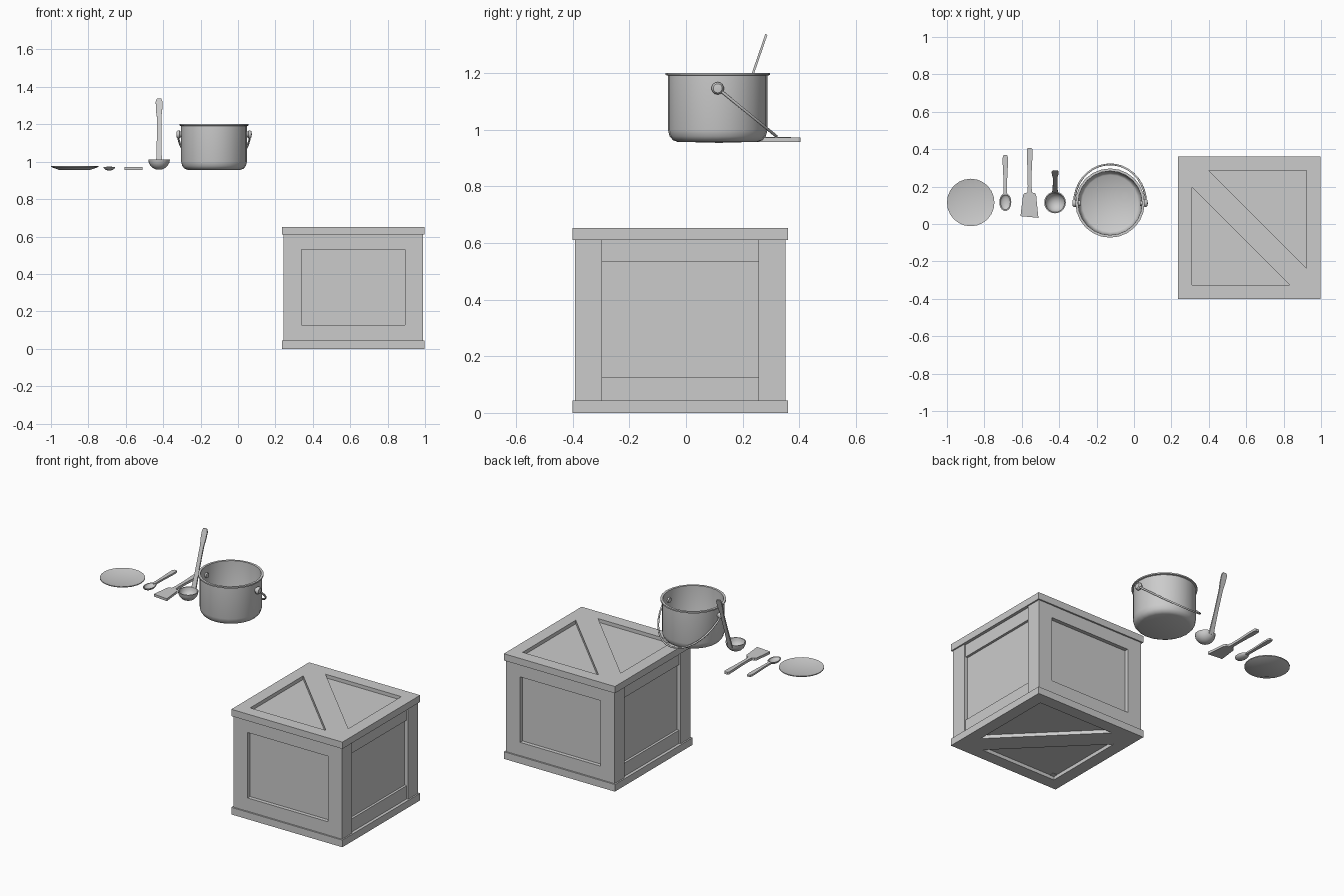
import bpy, bmesh, math
from mathutils import Matrix, Vector

if "Cube" in bpy.data.objects:
    bpy.data.objects.remove(bpy.data.objects["Cube"])


def finish(name, bm, smooth=False):
    bmesh.ops.recalc_face_normals(bm, faces=bm.faces)
    me = bpy.data.meshes.new(name)
    bm.to_mesh(me)
    bm.free()
    ob = bpy.data.objects.new(name, me)
    bpy.context.collection.objects.link(ob)
    if smooth:
        bpy.ops.object.select_all(action='DESELECT')
        bpy.context.view_layer.objects.active = ob
        ob.select_set(True)
        bpy.ops.object.shade_smooth_by_angle(angle=math.radians(40))
    return ob


def box(name, x0, x1, y0, y1, z0, z1):
    bm = bmesh.new()
    m = Matrix.Translation(((x0 + x1) / 2, (y0 + y1) / 2, (z0 + z1) / 2))
    bmesh.ops.create_cube(bm, size=1, matrix=m @ Matrix.Diagonal((x1 - x0, y1 - y0, z1 - z0, 1)))
    return finish(name, bm)


def lathe(name, profile, matrix, n=24):
    """Spin (radius, height) points around local z."""
    bm = bmesh.new()
    vs = [bm.verts.new((r, 0, z)) for r, z in profile]
    es = [bm.edges.new(p) for p in zip(vs, vs[1:])]
    bmesh.ops.spin(bm, geom=vs + es, axis=(0, 0, 1), cent=(0, 0, 0),
                   angle=2 * math.pi, steps=n, use_duplicate=False)
    bmesh.ops.remove_doubles(bm, verts=bm.verts, dist=1e-5)
    bm.transform(matrix)
    return finish(name, bm, True)


def slab(name, outline, z0, z1, matrix=Matrix()):
    """Extrude a flat outline between two heights."""
    bm = bmesh.new()
    f = bm.faces.new([bm.verts.new((x, y, z0)) for x, y in outline])
    ext = bmesh.ops.extrude_face_region(bm, geom=[f])
    bmesh.ops.translate(bm, vec=(0, 0, z1 - z0),
                        verts=[v for v in ext['geom'] if isinstance(v, bmesh.types.BMVert)])
    bm.transform(matrix)
    return finish(name, bm)


def mirrored(half):
    return half + [(-x, y) for x, y in reversed(half)]


T = lambda x, y, z: Matrix.Translation((x, y, z))

# ---- crate ----
CX, CY, H = 0.616, -0.02, 0.652
O, B, P, I = 0.381, 0.372, 0.276, 0.305   # frame, post, panel, lid opening half sizes
box("crate_core", CX - .347, CX + .347, CY - .347, CY + .347, .022, H - .022)
for sx in (-1, 1):
    for sy in (-1, 1):
        xs = sorted((CX + sx * P, CX + sx * B))
        ys = sorted((CY + sy * P, CY + sy * B))
        box("corner_post", *xs, *ys, .02, H - .02)
for z0, z1 in ((.02, .126), (.532, H - .02)):
    for s in (-1, 1):
        ys = sorted((CY + s * .33, CY + s * (B - .001)))
        box("front_back_rail", CX - P, CX + P, *ys, z0, z1)
        xs = sorted((CX + s * .33, CX + s * (B - .010)))
        box("side_rail", *xs, CY - P, CY + P, z0, z1)
for z0, z1 in ((0, .044), (H - .042, H)):
    for s in (-1, 1):
        ys = sorted((CY + s * I, CY + s * O))
        box("frame_long_board", CX - O, CX + O, *ys, z0, z1)
        xs = sorted((CX + s * I, CX + s * O))
        box("frame_short_board", *xs, CY - I, CY + I, z0, z1)
    # diagonal brace from back left to front right
    c = I - .09
    slab("diagonal_brace", [(-I, I), (-I, c), (c, -I), (I, -I), (I, -c), (-c, I)],
         z0, z1, T(CX, CY, 0))

# ---- cooking pot ----
PX, PY = -0.128, 0.112
lathe("pot", [(0, .957), (.142, .957), (.158, .963), (.170, .977), (.176, 1.0),
              (.176, 1.191), (.185, 1.193), (.185, 1.201), (.171, 1.201),
              (.168, 1.0), (.160, .978), (.150, .970), (0, .968)], T(PX, PY, 0))
for s in (-1, 1):
    lathe("handle_knob", [(0, -.015), (.015, -.015), (.016, .008), (.022, .010),
                          (.022, .019), (.016, .026), (0, .028)],
          T(PX + s * .174, PY, 1.146) @ Matrix.Rotation(s * math.pi / 2, 4, 'Y'), 14)

# wire bail hanging down behind the pot
cu = bpy.data.curves.new("pot_handle", 'CURVE')
cu.dimensions = '3D'
cu.bevel_depth = .0055
cu.bevel_resolution = 1
cu.use_fill_caps = True
sp = cu.splines.new('POLY')
N = 18
sp.points.add(N)
for i, p in enumerate(sp.points):
    a = math.pi * i / N
    d = math.sin(a)
    p.co = (PX + .192 * math.cos(a), PY + .207 * d, 1.146 - .169 * d, 1)
bail = bpy.data.objects.new("pot_handle", cu)
bpy.context.collection.objects.link(bail)
bpy.ops.object.select_all(action='DESELECT')
bpy.context.view_layer.objects.active = bail
bail.select_set(True)
bpy.ops.object.convert(target='MESH')


# ---- utensils ----
def bowl(r, depth, t, k=5):
    arc = [math.pi / 2 * i / k for i in range(k + 1)]
    out = [(r * math.sin(a), -depth * math.cos(a)) for a in arc]
    return out + [((r - t) * math.sin(a), -(depth - t) * math.cos(a)) for a in reversed(arc)]


LX = -0.422
lathe("ladle_bowl", bowl(.058, .056, .006), T(LX, .115, 1.013), 20)
slab("ladle_handle", mirrored([(.016, -.02), (.014, .03), (.012, .12), (.012, .24), (.017, .285),
                               (.018, .325), (.012, .343)]), -.004, .004,
     T(LX, .172, 1.012) @ Matrix.Rotation(math.atan2(.325, .112), 4, 'X'))

SX = -0.688
lathe("spoon_bowl", bowl(.032, .020, .005),
      T(SX, .117, .973) @ Matrix.Diagonal((1, 1.5, 1, 1)), 20)
slab("spoon_handle", mirrored([(.009, .155), (.009, .20), (.010, .24), (.014, .32),
                               (.014, .355), (.009, .370)]), .963, .974, T(SX, 0, 0))

slab("spatula", [(-.049, .042), (.047, .033), (.040, .10), (.035, .155), (.028, .165),
                 (.013, .168), (.010, .20), (.011, .28), (.015, .36), (.015, .398), (.011, .405),
                 (-.011, .405), (-.015, .398), (-.015, .36), (-.011, .28), (-.010, .20),
                 (-.013, .168), (-.028, .165), (-.035, .155), (-.042, .10)],
     .957, .972, T(-.558, 0, 0))

# ---- plate ----
lathe("plate", [(0, .955), (.080, .955), (.127, .972), (.127, .977), (.077, .965), (0, .965)],
      T(-.873, .115, 0))
